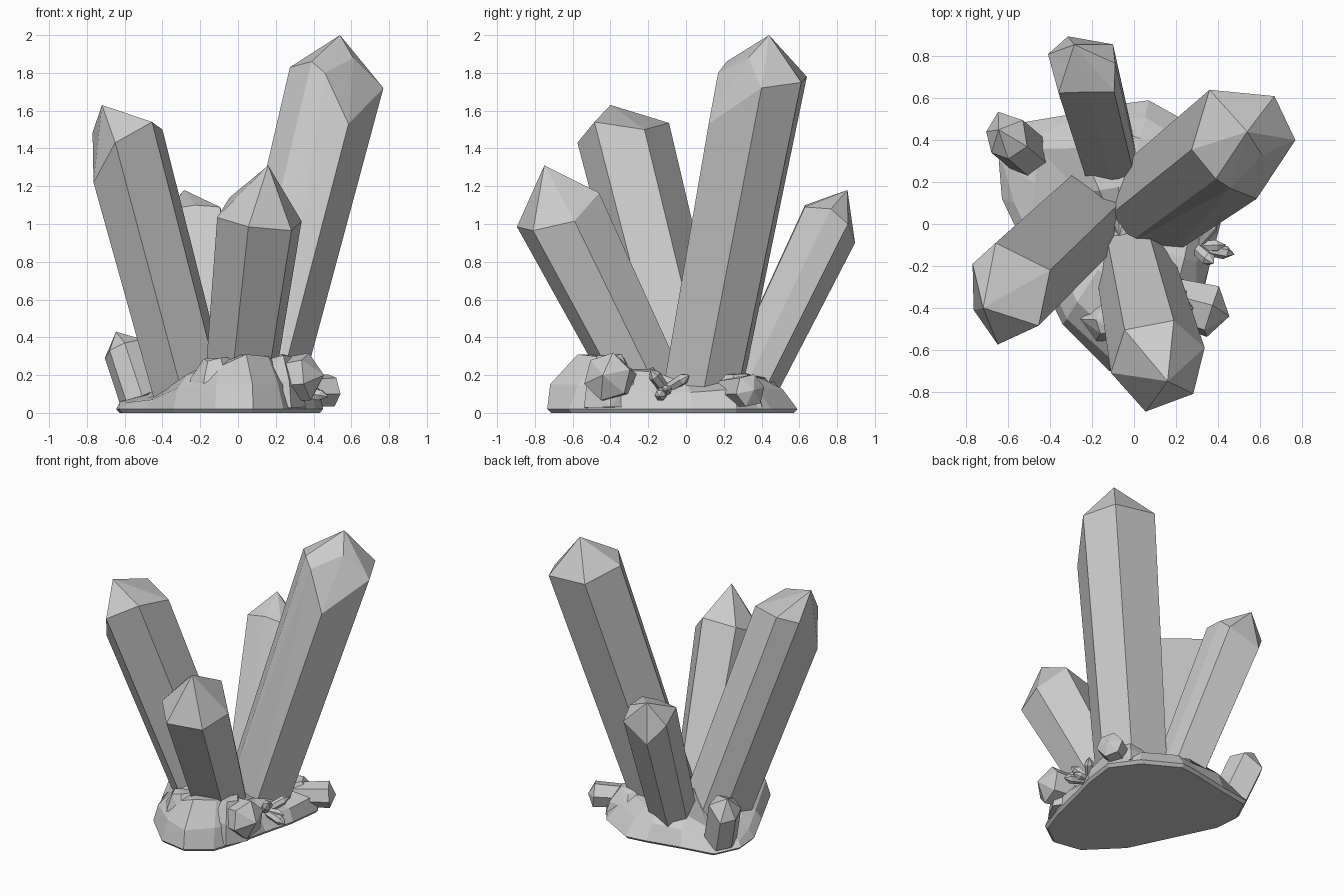
import bpy, bmesh, math, random
from mathutils import Vector

if "Cube" in bpy.data.objects:
    bpy.data.objects.remove(bpy.data.objects["Cube"])

random.seed(4)


def finish(name, bm):
    bmesh.ops.recalc_face_normals(bm, faces=bm.faces)
    me = bpy.data.meshes.new(name)
    bm.to_mesh(me)
    bm.free()
    ob = bpy.data.objects.new(name, me)
    bpy.context.collection.objects.link(ob)
    return ob


def hull(name, points):
    bm = bmesh.new()
    for p in points:
        bm.verts.new(p)
    bmesh.ops.convex_hull(bm, input=bm.verts)
    loose = [v for v in bm.verts if not v.link_faces]
    bmesh.ops.delete(bm, geom=loose, context='VERTS')
    bmesh.ops.dissolve_limit(bm, angle_limit=math.radians(2),
                             verts=bm.verts, edges=bm.edges)
    return finish(name, bm)


def crystal(name, shoulder, tips, lean, taper, foot=0.04):
    """Shoulder ring slid down the leaning axis to the rock, capped by tips."""
    ring = [Vector(p) for p in shoulder]
    mid = sum(ring, Vector()) / len(ring)
    axis = Vector((lean[0], lean[1], 1))
    base_mid = mid - axis * (mid.z - foot)
    base = []
    for p in ring:
        flat = p - axis * (p.z - mid.z) - mid
        base.append(base_mid + flat * taper)
    return hull(name, ring + base + [Vector(t) for t in tips])


def small_crystal(name, start, end, radius, point, turn=0.0):
    """Six-sided prism from start to end with a pointed end."""
    a, b = Vector(start), Vector(end)
    d = (b - a).normalized()
    q = d.to_track_quat('Z', 'Y')
    pts = [b]
    for i in range(6):
        t = turn + i * math.pi / 3
        off = q @ Vector((math.cos(t), math.sin(t), 0)) * radius
        pts += [a + off * 0.85,
                b - d * point * random.uniform(0.85, 1.15) + off]
    return hull(name, pts)


# Four large crystals
crystal("tall_crystal",
        [(.36, .64, 1.78), (.67, .61, 1.75), (.77, .40, 1.72),
         (.585, .12, 1.53), (.39, .215, 1.86), (.275, .355, 1.83)],
        [(.54, .44, 2.0), (.61, .33, 1.88), (.46, .17, 1.80)],
        (.25, .19), .88)
crystal("left_crystal",
        [(-.66, -.09, 1.535), (-.40, -.22, 1.50), (-.455, -.485, 1.54),
         (-.65, -.575, 1.43), (-.765, -.41, 1.22), (-.77, -.19, 1.485)],
        [(-.72, -.40, 1.63)], (-.265, -.25), .92)
crystal("front_crystal",
        [(-.11, -.71, 1.035), (.055, -.895, .985), (.283, -.81, .965),
         (.337, -.59, 1.015), (.19, -.46, 1.165), (-.045, -.505, 1.14)],
        [(.16, -.75, 1.31)], (.12, -.5), .8)
crystal("back_crystal",
        [(-.315, .895, .90), (-.10, .857, 1.0), (-.09, .767, 1.08),
         (-.095, .63, 1.09), (-.225, .63, 1.10), (-.36, .625, 1.08),
         (-.41, .81, 1.03)],
        [(-.285, .855, 1.18)], (-.13, .48), .85)

# Stubby crystals around the edge
crystal("back_left_stub",
        [(-.705, .44, .29), (-.648, .535, .28), (-.53, .495, .37),
         (-.51, .37, .39), (-.60, .31, .37), (-.68, .34, .33)],
        [(-.646, .45, .43)], (-.33, .28), 1.0)
small_crystal("front_right_stub", (.17, -.36, .17), (.455, -.44, .20), .13, .09, .3)
small_crystal("back_right_stub", (.25, .2, .11), (.53, .36, .12), .09, .04, .2)

# Tiny crystal spray on the right side
for i, (end, r) in enumerate([((.48, -.145, .085), .032), ((.44, -.10, .12), .03),
                              ((.38, -.19, .23), .034), ((.40, .02, .20), .03)]):
    small_crystal(f"tiny_crystal_{i + 1}", (.29, -.11, .12), end, r, .045, i * .4)

# Rock base: outline stacked in shrinking uneven rings, flat underneath
outline = [(.24, -.62), (.08, -.735), (-.12, -.70), (-.34, -.48), (-.50, -.15),
           (-.63, .12), (-.645, .30), (-.56, .48), (-.32, .52), (-.08, .57),
           (.07, .59), (.32, .45), (.45, .27), (.42, .03), (.36, -.2), (.31, -.42)]
bm = bmesh.new()
rings = []
for scale, level in [(.97, 0), (1, .06), (.93, .55), (.76, .9), (.4, 1)]:
    ring = []
    for x, y in outline:
        h = .17 + (.2 if y < 0 else .12) * abs(y) - (.08 if x < -.45 else 0)
        k = scale * (1 if level < .1 else random.uniform(.92, 1.05))
        z = .02 if level == .06 else h * level * random.uniform(.8, 1.15)
        cx, cy = -.07, -.06
        ring.append(bm.verts.new((cx + (x - cx) * k, cy + (y - cy) * k, z)))
    rings.append(ring)
n = len(outline)
for lo, hi in zip(rings, rings[1:]):
    for i in range(n):
        j = (i + 1) % n
        bm.faces.new((lo[i], lo[j], hi[j], hi[i]))
bm.faces.new(rings[0])
top = bm.verts.new((-.07, -.06, .2))
for i in range(n):
    bm.faces.new((rings[-1][i], rings[-1][(i + 1) % n], top))
finish("rock_base", bm)

# Low lumps of rock hugging the crystal feet
for i, (x, y, h, r) in enumerate([(.2, -.40, .30, .15), (-.12, -.46, .30, .14),
                                  (.26, .26, .2, .16)]):
    pts = []
    for k in range(6):
        t = k * math.pi / 3 + i
        for s, z in ((1.0, .03), (.9, h * .6), (.5, h)):
            q = r * s * random.uniform(.85, 1.1)
            pts.append((x + q * math.cos(t), y + q * math.sin(t),
                        z * random.uniform(.9, 1.05)))
    hull(f"rock_lump_{i + 1}", pts)
